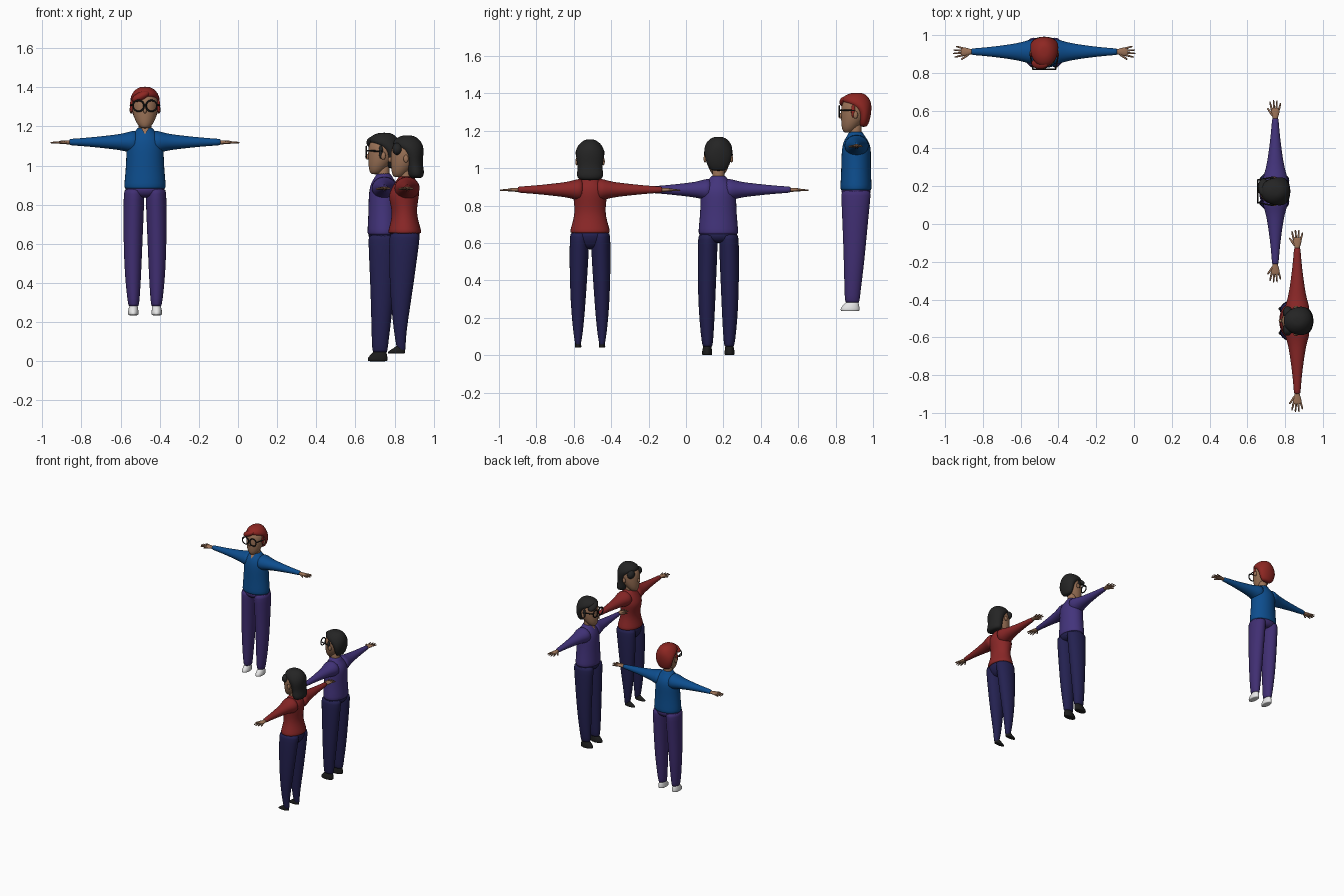
import bpy, bmesh, math
from mathutils import Vector, Matrix


def mat(name, r, g, b):
    m = bpy.data.materials.new(name)
    m.diffuse_color = (r, g, b, 1)
    return m


SKIN = mat("skin", .33, .17, .095)
BLUE = mat("blue_cloth", .004, .075, .27)
VIOLET = mat("violet_cloth", .056, .034, .20)
PURPLE = mat("purple_cloth", .052, .028, .17)
NAVY = mat("navy_cloth", .017, .015, .08)
RED = mat("red_cloth", .25, .02, .02)
BLACK_HAIR = mat("black_hair", .018, .018, .018)
RED_HAIR = mat("red_hair", .27, .02, .016)
WHITE = mat("white_shoe", .8, .8, .8)
BLACK = mat("black_plastic", .012, .012, .012)


def finish(bm, name, m, place, mirror=False, subsurf=1):
    bmesh.ops.recalc_face_normals(bm, faces=bm.faces)
    me = bpy.data.meshes.new(name)
    bm.to_mesh(me)
    bm.free()
    for p in me.polygons:
        p.use_smooth = True
    me.materials.append(m)
    ob = bpy.data.objects.new(name, me)
    bpy.context.collection.objects.link(ob)
    ob.matrix_world = place
    if mirror:
        mod = ob.modifiers.new("mirror", 'MIRROR')
        mod.use_mirror_merge = False
    if subsurf:
        mod = ob.modifiers.new("smooth", 'SUBSURF')
        mod.levels = mod.render_levels = subsurf
    return ob


def add_tube(bm, rings, n=16):
    """Skin elliptical rings given as (centre, half axis, half axis)."""
    loops = []
    for c, u, v in rings:
        c, u, v = Vector(c), Vector(u), Vector(v)
        loops.append([bm.verts.new(c + u * math.cos(2 * math.pi * i / n)
                                   + v * math.sin(2 * math.pi * i / n)) for i in range(n)])
    for a, b in zip(loops, loops[1:]):
        for i in range(n):
            j = (i + 1) % n
            bm.faces.new((a[i], a[j], b[j], b[i]))
    bm.faces.new(loops[0][::-1])
    bm.faces.new(loops[-1])


def column(name, rows, m, place, mirror=False):
    """Upright loft; row = z, centre x, half width, front y, back y."""
    bm = bmesh.new()
    add_tube(bm, [((cx, (f + b) / 2, z), (rx, 0, 0), (0, (b - f) / 2, 0))
                  for z, cx, rx, f, b in rows])
    return finish(bm, name, m, place, mirror)


def ball(name, loc, size, m, place, tilt=0, mirror=False):
    bm = bmesh.new()
    M = Matrix.Translation(loc) @ Matrix.Rotation(tilt, 4, 'Y') @ Matrix.Diagonal((*size, 1))
    bmesh.ops.create_uvsphere(bm, u_segments=20, v_segments=12, radius=1, matrix=M)
    return finish(bm, name, m, place, mirror, 0)


def rod(bm, p, q, r0, r1, n=8):
    p, q = Vector(p), Vector(q)
    d = (q - p).normalized()
    u = d.cross(Vector((0, 0, 1))).normalized()
    v = d.cross(u)
    add_tube(bm, [(p.lerp(q, t), u * r, v * r) for t, r in
                  ((0, r0), (.1, r0), (.9, r1), (1, r1 * .8))], n)


def arms_and_hands(tag, shirt, place):
    # sleeves: x, half depth, half height
    bm = bmesh.new()
    add_tube(bm, [((x, 0, .885), (0, ry, 0), (0, 0, rz)) for x, ry, rz in (
        (.03, .07, .066), (.075, .066, .056), (.105, .056, .047), (.14, .047, .040),
        (.2, .037, .033), (.29, .025, .023), (.375, .018, .017), (.388, .017, .016))])
    finish(bm, tag + "_sleeves", shirt, place, True)
    # palms, fingers and thumbs
    bm = bmesh.new()
    add_tube(bm, [((x, 0, .884), (0, ry, 0), (0, 0, rz)) for x, ry, rz in (
        (.37, .012, .011), (.395, .015, .011), (.415, .024, .010),
        (.437, .024, .008), (.442, .02, .006))], 12)
    for y, tip in ((-.018, .475), (-.006, .483), (.006, .482), (.018, .468)):
        rod(bm, (.43, y, .884), (tip, y * 1.6, .882), .0065, .0045)
    rod(bm, (.40, -.012, .884), (.44, -.042, .880), .008, .005)
    finish(bm, tag + "_hands", SKIN, place, True)


def glasses(tag, place):
    bm = bmesh.new()
    n, k, R, r = 24, 6, .028, .0042
    g = [[bm.verts.new((.033 + (R + r * math.cos(b)) * math.cos(a), -.092 + r * math.sin(b),
                        1.07 + (R + r * math.cos(b)) * math.sin(a)))
          for b in (2 * math.pi * j / k for j in range(k))]
         for a in (2 * math.pi * i / n for i in range(n))]
    for i in range(n):
        for j in range(k):
            i2, j2 = (i + 1) % n, (j + 1) % k
            bm.faces.new((g[i][j], g[i2][j], g[i2][j2], g[i][j2]))
    rod(bm, (0, -.092, 1.075), (.008, -.092, 1.075), .004, .004)
    rod(bm, (.06, -.092, 1.076), (.075, -.012, 1.073), .004, .004)
    finish(bm, tag + "_glasses", BLACK, place, True, 0)


def head(tag, place, dz=0):
    column(tag + "_neck", [(.90, 0, .034, -.035, .03), (.93, 0, .034, -.037, .028),
                           (.97, 0, .033, -.04, .026), (1.02, 0, .034, -.04, .03)], SKIN, place)
    p = place @ Matrix.Translation((0, 0, dz))
    column(tag + "_head", [
        (.955, 0, .016, -.065, -.03), (.963, 0, .030, -.074, -.01), (.985, 0, .046, -.081, .01),
        (1.02, 0, .061, -.084, .045), (1.06, 0, .069, -.085, .066), (1.1, 0, .070, -.084, .07),
        (1.135, 0, .055, -.066, .058), (1.152, 0, .025, -.03, .03)], SKIN, p)
    ball(tag + "_nose", (0, -.086, 1.045), (.009, .012, .014), SKIN, p)
    ball(tag + "_ears", (.071, -.006, 1.05), (.008, .013, .02), SKIN, p, 0, True)


def short_hair(tag, m, place):
    column(tag + "_hair", [
        (.985, 0, .034, .02, .052), (1.0, 0, .052, .012, .064), (1.035, 0, .068, .008, .075),
        (1.07, 0, .075, .0, .080), (1.10, 0, .077, -.04, .081), (1.12, 0, .074, -.084, .078),
        (1.145, 0, .060, -.079, .066), (1.163, 0, .036, -.045, .043),
        (1.168, 0, .015, -.02, .02)], m, place)
    ball(tag + "_fringe", (-.022, -.062, 1.118), (.05, .03, .022), m, place, -.45)
    ball(tag + "_sideburns", (.069, -.018, 1.07), (.008, .011, .035), m, place, 0, True)


def collar_opening(tag, place):
    # V neck skin inset at the throat
    bm = bmesh.new()
    bm.faces.new([bm.verts.new(v) for v in (
        (-.026, -.042, .965), (0, -.066, .925), (.026, -.042, .965))])
    finish(bm, tag + "_neckline", SKIN, place, False, 0)


def man(tag, place, shirt, trousers, hair, shoes):
    column(tag + "_torso", [
        (.645, 0, .09, -.072, .066), (.646, 0, .108, -.088, .082), (.668, 0, .109, -.089, .083),
        (.74, 0, .101, -.084, .078), (.82, 0, .097, -.083, .078), (.87, 0, .099, -.08, .079),
        (.905, 0, .086, -.072, .068), (.93, 0, .062, -.058, .05), (.948, 0, .044, -.045, .037),
        (.962, 0, .040, -.042, .034)], shirt, place)
    collar_opening(tag, place)
    arms_and_hands(tag, shirt, place)
    column(tag + "_hips", [
        (.60, 0, .05, -.05, .045), (.615, 0, .09, -.076, .07), (.64, 0, .106, -.084, .079),
        (.66, 0, .105, -.084, .078)], trousers, place)
    column(tag + "_legs", [
        (.046, .058, .022, -.055, .012), (.047, .058, .028, -.063, .016),
        (.12, .060, .036, -.066, .024), (.25, .062, .045, -.069, .041),
        (.4, .061, .050, -.074, .055), (.55, .058, .054, -.081, .070),
        (.63, .056, .053, -.084, .078), (.65, .055, .05, -.08, .075)], trousers, place, True)
    column(tag + "_shoes", [
        (0, .060, .021, -.078, .008), (.001, .060, .028, -.087, .017),
        (.018, .060, .028, -.087, .017), (.032, .060, .025, -.072, .014),
        (.06, .058, .021, -.05, .01)], shoes, place, True)
    head(tag, place)
    short_hair(tag, hair, place)
    glasses(tag, place)


def woman(tag, place, shirt, trousers, hair):
    column(tag + "_torso", [
        (.652, 0, .09, -.08, .058), (.653, 0, .110, -.1, .076), (.672, 0, .108, -.097, .073),
        (.72, 0, .092, -.083, .058), (.765, 0, .084, -.078, .05), (.81, 0, .087, -.089, .056),
        (.845, 0, .092, -.097, .062), (.88, 0, .094, -.083, .064), (.91, 0, .078, -.066, .056),
        (.932, 0, .054, -.05, .042), (.948, 0, .042, -.043, .034)], shirt, place)
    arms_and_hands(tag, shirt, place)
    column(tag + "_hips", [
        (.565, 0, .05, -.06, .025), (.59, 0, .095, -.085, .05), (.64, 0, .108, -.093, .07),
        (.668, 0, .1, -.088, .065)], trousers, place)
    column(tag + "_legs", [
        (.05, .064, .012, -.045, -.008), (.07, .064, .018, -.055, -.008),
        (.15, .064, .030, -.068, -.004), (.3, .064, .042, -.085, .02),
        (.45, .061, .049, -.092, .042), (.57, .058, .053, -.094, .058),
        (.64, .056, .052, -.092, .068), (.66, .055, .05, -.085, .06)], trousers, place, True)
    column(tag + "_shoes", [
        (.04, .064, .012, -.094, -.014), (.041, .064, .018, -.102, -.01),
        (.052, .064, .018, -.098, -.009), (.066, .064, .015, -.07, -.01),
        (.085, .064, .012, -.05, -.014)], BLACK, place, True)
    head(tag, place, -.015)
    # long hair gathered over the nape
    column(tag + "_hair", [
        (.935, 0, .045, .02, .07), (.943, 0, .066, .006, .083), (.965, 0, .074, .0, .089),
        (.995, 0, .067, -.004, .082), (1.025, 0, .070, -.012, .081), (1.06, 0, .077, -.025, .085),
        (1.09, 0, .078, -.055, .085), (1.11, 0, .072, -.079, .08), (1.132, 0, .057, -.068, .066),
        (1.149, 0, .034, -.04, .042), (1.154, 0, .015, -.02, .02)], hair, place)
    ball(tag + "_fringe", (.045, -.05, 1.085), (.034, .026, .03), hair, place, .6, True)


def stand(x, y, z, turn):
    return Matrix.Translation((x, y, z)) @ Matrix.Rotation(math.radians(turn), 4, 'Z')


man("blue_figure", stand(-.475, .912, .235, 0), BLUE, PURPLE, RED_HAIR, WHITE)
man("violet_figure", stand(.748, .173, 0, -90), VIOLET, NAVY, BLACK_HAIR, BLACK)
woman("red_figure", stand(.864, -.513, 0, -90), RED, NAVY, BLACK_HAIR)
